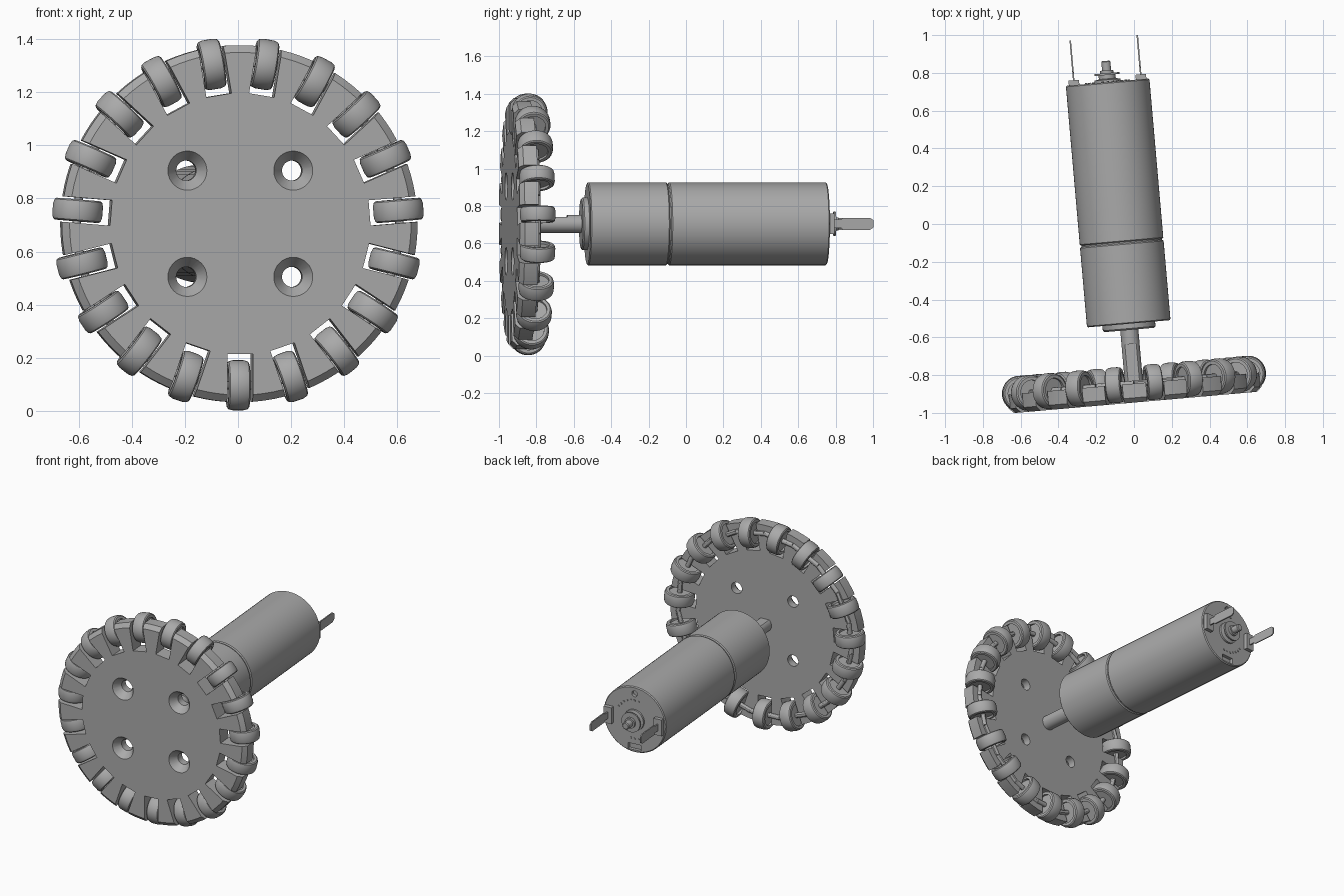
import bpy, bmesh
from math import radians, tan, pi, sin, cos
from mathutils import Matrix, Vector

if "Cube" in bpy.data.objects:
    bpy.data.objects.remove(bpy.data.objects["Cube"])

grey = bpy.data.materials.new("plain_grey")
grey.use_nodes = True
grey.diffuse_color = (0.4, 0.4, 0.4, 1)
grey.node_tree.nodes["Principled BSDF"].inputs["Base Color"].default_value = (0.4, 0.4, 0.4, 1)

# Assembly frame: local y is the axle, origin on the back of the wheel disc
BASE = Matrix.Translation((0, -0.845, 0.705)) @ Matrix.Rotation(radians(5), 4, 'Z')
COUNT = 19
RING = 0.608


def move(x=0, y=0, z=0):
    return Matrix.Translation((x, y, z))


def turn(angle, axis='Y'):
    return Matrix.Rotation(angle, 4, axis)


def lathe(bm, profile, steps, matrix=Matrix()):
    """Spin (radius, along) points round the y axis into a closed solid."""
    part = bmesh.new()
    verts = [part.verts.new((r, y, 0)) for r, y in profile]
    edges = [part.edges.new(pair) for pair in zip(verts, verts[1:])]
    bmesh.ops.spin(part, geom=verts + edges, cent=(0, 0, 0), axis=(0, 1, 0),
                   angle=2 * pi, steps=steps)
    bmesh.ops.remove_doubles(part, verts=part.verts, dist=1e-5)
    bmesh.ops.recalc_face_normals(part, faces=part.faces)
    add_part(bm, part, matrix)


def box(bm, low, high, matrix=Matrix()):
    part = bmesh.new()
    low, high = Vector(low), Vector(high)
    bmesh.ops.create_cube(part, size=1)
    bmesh.ops.transform(part, verts=part.verts, matrix=Matrix.Translation((low + high) / 2)
                        @ Matrix.Diagonal((*(high - low), 1)))
    add_part(bm, part, matrix)


def add_part(bm, part, matrix):
    bmesh.ops.transform(part, verts=part.verts, matrix=matrix)
    mesh = bpy.data.meshes.new("part")
    part.to_mesh(mesh)
    part.free()
    bm.from_mesh(mesh)
    bpy.data.meshes.remove(mesh)


def rod(r, start, end, bevel=0.0):
    return [(0, start), (r - bevel, start), (r, start + bevel),
            (r, end - bevel), (r - bevel, end), (0, end)]


def place(name, mesh, matrix=Matrix()):
    ob = bpy.data.objects.new(name, mesh)
    bpy.context.collection.objects.link(ob)
    ob.matrix_world = BASE @ matrix
    return ob


def finish(name, bm):
    mesh = bpy.data.meshes.new(name)
    bm.to_mesh(mesh)
    bm.free()
    mesh.materials.append(grey)
    return place(name, mesh)


def smooth(ob):
    bpy.ops.object.select_all(action='DESELECT')
    ob.select_set(True)
    bpy.context.view_layer.objects.active = ob
    bpy.ops.object.shade_smooth_by_angle(angle=radians(30))


def carve(ob, cutters):
    """Subtract each cutter, bake the result and drop the cutters."""
    for cutter in cutters:
        cutter.hide_render = True
        mod = ob.modifiers.new("cut", 'BOOLEAN')
        mod.operation, mod.solver, mod.object = 'DIFFERENCE', 'EXACT', cutter
    bpy.context.view_layer.update()
    graph = bpy.context.evaluated_depsgraph_get()
    mesh = bpy.data.meshes.new_from_object(ob.evaluated_get(graph))
    ob.modifiers.clear()
    ob.data = mesh
    for cutter in cutters:
        bpy.data.objects.remove(cutter)


angles = [2 * pi * i / COUNT for i in range(COUNT)]

# Wheel disc with bevelled rim, roller slots and countersunk holes
bm = bmesh.new()
lathe(bm, [(0, -0.1), (0.645, -0.1), (0.672, -0.075), (0.672, 0), (0, 0)], 114)
disc = finish("wheel_disc", bm)
bm = bmesh.new()
for a in angles:
    box(bm, (-0.048, -0.2, -0.8), (0.048, 0.1, -0.49), turn(a))
slots = finish("slot_cutter", bm)
bm = bmesh.new()
for x in (-0.2, 0.2):
    for z in (-0.2, 0.2):
        lathe(bm, [(0, -0.12), (0.088, -0.12), (0.038, -0.05), (0.038, 0.05), (0, 0.05)],
              32, move(x, 0, z))
carve(disc, [slots, finish("hole_cutter", bm)])
smooth(disc)

# Rollers: one crowned tyre with recessed hub, repeated round the rim
bm = bmesh.new()
half = [(0, 0.028), (0.066, 0.028), (0.066, 0.041), (0.083, 0.041), (0.09, 0.036), (0.0945, 0.02)]
lathe(bm, half + [(r, -y) for r, y in reversed(half)], 40)
roller = finish("roller", bm)
smooth(roller)
for i, a in enumerate(angles):
    spot = turn(a) @ move(z=-RING) @ turn(pi / 2, 'Z')
    if i == 0:
        roller.matrix_world = BASE @ spot
    else:
        place("roller", roller.data, spot)

# Axle pins joining into a ring behind the rim
bm = bmesh.new()
reach = RING * tan(pi / COUNT)
for a in angles:
    lathe(bm, rod(0.016, -reach, reach), 12, turn(a) @ move(z=-RING) @ turn(pi / 2, 'Z'))
smooth(finish("axle_pins", bm))

# Output shaft with a flat on top
bm = bmesh.new()
lathe(bm, rod(0.048, 0, 0.3), 32)
shaft = finish("output_shaft", bm)
bm = bmesh.new()
box(bm, (-0.1, -0.05, 0.037), (0.1, 0.21, 0.1))
carve(shaft, [finish("flat_cutter", bm)])
smooth(shaft)

# Gearbox with front boss
bm = bmesh.new()
lathe(bm, rod(0.14, 0.285, 0.33, 0.008), 48)
lathe(bm, rod(0.222, 0.318, 0.745, 0.006), 64)
lathe(bm, rod(0.214, 0.74, 0.76), 64)
smooth(finish("gearbox", bm))

# Motor can with notches in its rear edge
bm = bmesh.new()
lathe(bm, rod(0.222, 0.752, 1.602, 0.006), 64)
can = finish("motor_can", bm)
bm = bmesh.new()
box(bm, (-0.045, 1.58, -0.205), (0.045, 1.7, -0.165))
lathe(bm, rod(0.02, 1.58, 1.7), 20, move(z=0.175))
carve(can, [finish("notch_cutter", bm)])
smooth(can)

# Rear bearing, washers and stub shaft
bm = bmesh.new()
lathe(bm, [(0, 1.59), (0.07, 1.59), (0.07, 1.615), (0.045, 1.62), (0.045, 1.64),
           (0.066, 1.64), (0.066, 1.65), (0.035, 1.65), (0.035, 1.665), (0, 1.665)], 32)
lathe(bm, rod(0.024, 1.65, 1.715, 0.005), 24)
smooth(finish("rear_bearing", bm))

# Ring of small studs on the rear face
bm = bmesh.new()
for start in (30, 210):
    for step in range(7):
        a = radians(start + step * 12)
        lathe(bm, rod(0.007, 1.59, 1.607), 10, move(0.13 * cos(a), 0, 0.13 * sin(a)))
finish("rear_studs", bm)

# Terminal blocks and blades, mirrored either side
for side, label in ((1, "left"), (-1, "right")):
    bm = bmesh.new()
    box(bm, (side * 0.178 - 0.028, 1.59, -0.055), (side * 0.178 + 0.028, 1.628, 0.055))
    finish(label + "_terminal_block", bm)
    bm = bmesh.new()
    outline = [(1.6, 0.022), (1.665, 0.022), (1.675, 0.032), (1.82, 0.032), (1.838, 0.02)]
    outline += [(y, -z) for y, z in reversed(outline)]
    face = bm.faces.new([bm.verts.new((side * 0.178 - 0.004, y, z)) for y, z in outline])
    out = bmesh.ops.extrude_face_region(bm, geom=[face])
    bmesh.ops.translate(bm, vec=(0.008, 0, 0),
                        verts=[v for v in out["geom"] if isinstance(v, bmesh.types.BMVert)])
    bmesh.ops.recalc_face_normals(bm, faces=bm.faces)
    finish(label + "_terminal_blade", bm)
